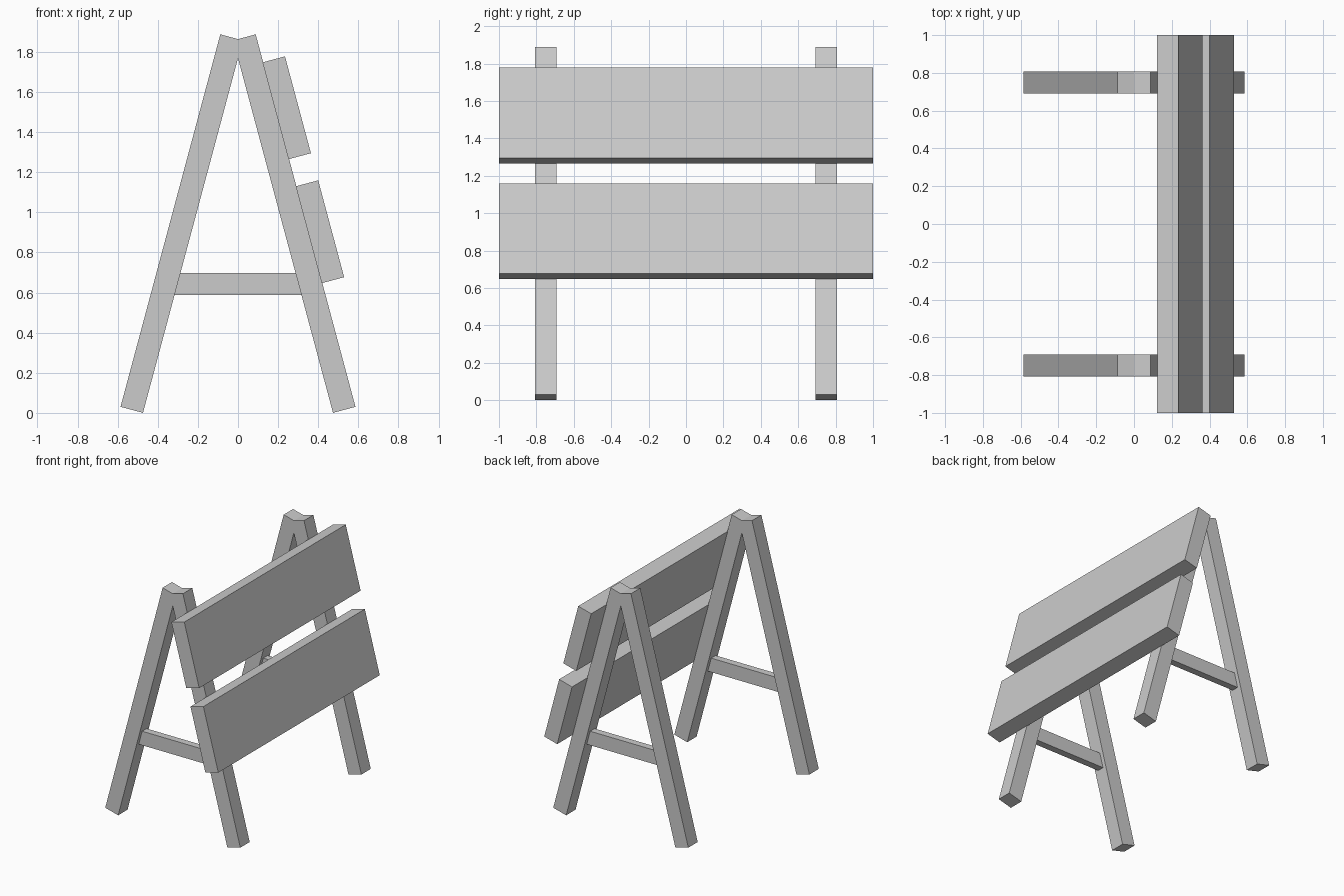
import bpy
from math import radians, sin, cos

if "Cube" in bpy.data.objects:
    bpy.data.objects.remove(bpy.data.objects["Cube"])

TILT = radians(15)
BEAM = 0.116          # square timber thickness


def box(name, size, loc, tilt=0.0):
    """Box of the given size, leaned about the y axis."""
    bpy.ops.mesh.primitive_cube_add(size=1, location=loc, rotation=(0, tilt, 0))
    ob = bpy.context.object
    ob.name = name
    ob.scale = size
    bpy.ops.object.transform_apply(location=False, rotation=True, scale=True)
    return ob


# Two A-frame trestles: crossing legs plus a thin cross brace
for end, y in (("front", -0.75), ("back", 0.75)):
    for side, s in (("left", -1), ("right", 1)):
        box(f"{end}_{side}_leg", (BEAM, BEAM, 1.923),
            (s * 0.281, y, 0.944), -s * TILT)
    box(f"{end}_cross_brace", (0.70, 0.055, 0.11), (0, y, 0.643))

# Two wide boards lying on the right-hand legs, one below the other
for i, name in enumerate(("upper_board", "lower_board")):
    drop = i * 0.64
    box(name, (BEAM, 2.0, 0.5),
        (0.243 + drop * sin(TILT), 0, 1.5215 - drop * cos(TILT)), -TILT)
